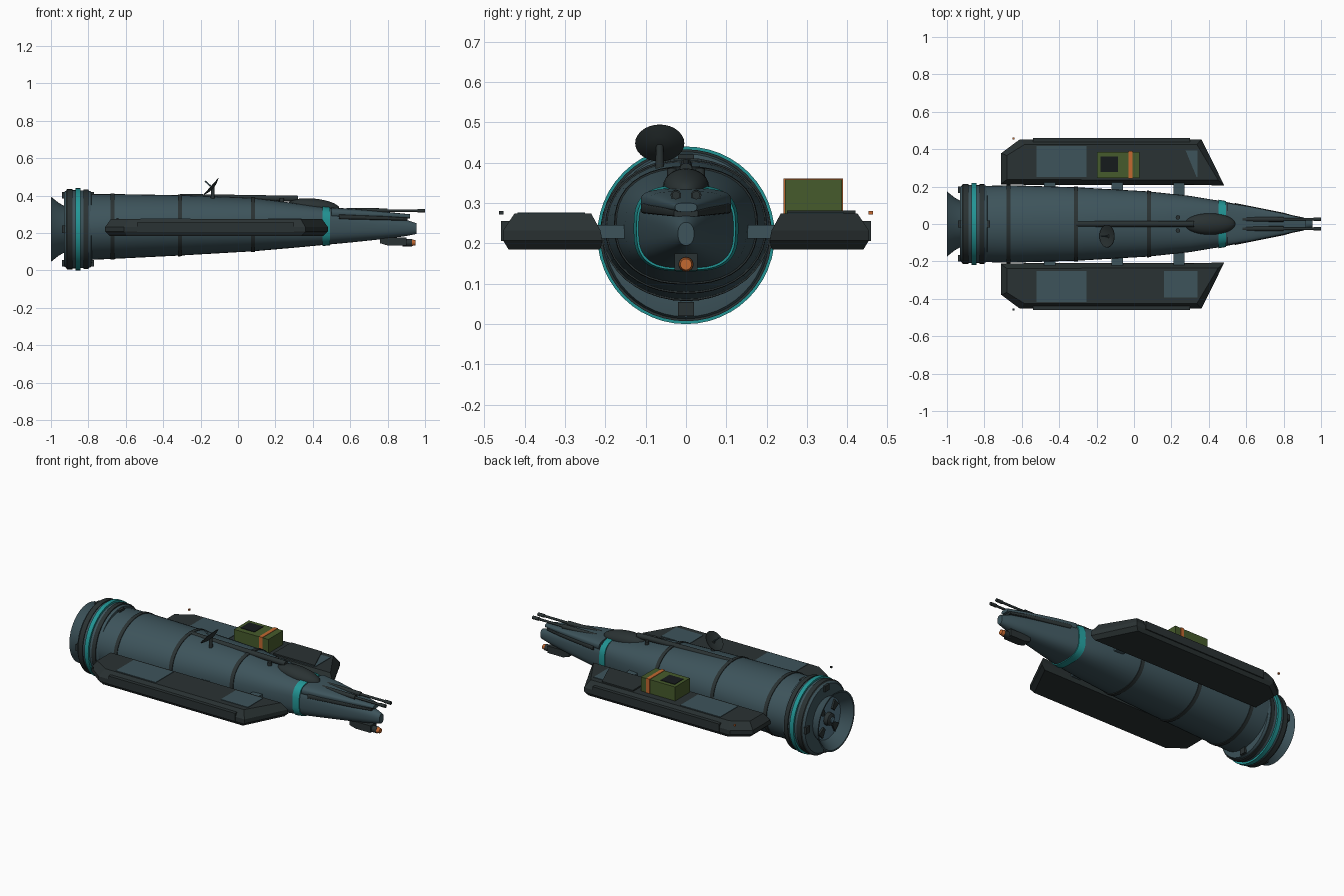
import bpy, bmesh, math
from mathutils import Vector

if "Cube" in bpy.data.objects:
    bpy.data.objects.remove(bpy.data.objects["Cube"])

def mat(name, r, g, b):
    m = bpy.data.materials.new(name)
    m.diffuse_color = (r, g, b, 1)
    m.use_nodes = True
    m.node_tree.nodes["Principled BSDF"].inputs["Base Color"].default_value = m.diffuse_color
    return m

SLATE = mat("slate hull", 0.047, 0.088, 0.105)
DARK = mat("dark metal", 0.023, 0.032, 0.033)
BLACK = mat("black", 0.008, 0.011, 0.012)
TEAL = mat("teal stripe", 0.016, 0.30, 0.30)
ORANGE = mat("orange", 0.55, 0.14, 0.03)
GREEN = mat("olive green", 0.062, 0.105, 0.025)
BLUE = mat("engine blue", 0.10, 0.20, 0.26)
CZ = 0.22  # engine axis height

def finish(name, bm, m, smooth=True):
    bmesh.ops.recalc_face_normals(bm, faces=bm.faces)
    me = bpy.data.meshes.new(name)
    bm.to_mesh(me)
    bm.free()
    me.materials.append(m)
    ob = bpy.data.objects.new(name, me)
    bpy.context.collection.objects.link(ob)
    if smooth:
        bpy.ops.object.select_all(action='DESELECT')
        ob.select_set(True)
        bpy.context.view_layer.objects.active = ob
        bpy.ops.object.shade_smooth_by_angle(angle=math.radians(35))
    return ob

def loft(name, rings, m, smooth=True, caps=True):
    bm = bmesh.new()
    vs = [[bm.verts.new(p) for p in r] for r in rings]
    n = len(vs[0])
    for a, b in zip(vs, vs[1:]):
        for i in range(n):
            j = (i + 1) % n
            bm.faces.new((a[i], a[j], b[j], b[i]))
    if caps:
        bm.faces.new(vs[0])
        bm.faces.new(vs[-1])
    return finish(name, bm, m, smooth)

def box(name, x0, x1, y0, y1, z0, z1, m):
    rings = [[(x, y0, z0), (x, y1, z0), (x, y1, z1), (x, y0, z1)] for x in (x0, x1)]
    return loft(name, rings, m, False)

def rod(name, a, b, r, m, r2=None, n=16):
    a, b = Vector(a), Vector(b)
    q = (b - a).to_track_quat('Z', 'Y')
    ring = lambda c, rr: [c + q @ Vector((rr * math.cos(2 * math.pi * i / n), rr * math.sin(2 * math.pi * i / n), 0)) for i in range(n)]
    return loft(name, [ring(a, r), ring(b, r if r2 is None else r2)], m)

def lathe(name, prof, m, n=48, origin=Vector((0, 0, CZ)), q=None, caps=True):
    rings = []
    for x, r in prof:
        ring = []
        for i in range(n):
            t = 2 * math.pi * i / n
            p = Vector((x, r * math.cos(t), r * math.sin(t)))
            ring.append(origin + (q @ p if q else p))
        rings.append(ring)
    return loft(name, rings, m, caps=caps)

# Hull sections: x, half width, bottom, top, roundness exponent
HULL = [(-0.82, .203, .055, .408, 2.0), (-0.66, .207, .062, .408, 2.0), (-0.3, .196, .080, .402, 2.1),
        (0.08, .174, .102, .387, 2.3), (0.3, .15, .121, .360, 2.6), (0.47, .122, .137, .337, 3.0),
        (0.6, .097, .149, .318, 2.8), (0.8, .057, .170, .288, 2.5), (0.9, .036, .184, .270, 2.3),
        (0.955, .020, .195, .252, 2.2)]

def section(s, grow=0.0, n=40):
    x, w, zb, zt, e = s
    w, c, h = w + grow, (zb + zt) / 2, (zt - zb) / 2 + grow
    pts = []
    for i in range(n):
        t = 2 * math.pi * i / n
        co, si = math.cos(t), math.sin(t)
        pts.append((x, math.copysign(abs(co) ** (2 / e), co) * w, c + math.copysign(abs(si) ** (2 / e), si) * h))
    return pts

def at(x):
    for a, b in zip(HULL, HULL[1:]):
        if a[0] <= x <= b[0]:
            f = (x - a[0]) / (b[0] - a[0])
            return tuple(u + (v - u) * f for u, v in zip(a, b))

def band(name, x0, x1, grow, m):
    loft(name, [section(at(x0)), section(at(x0), grow), section(at(x1), grow), section(at(x1))], m)

loft("hull", [section(s) for s in HULL], SLATE)
for i, x in enumerate((-0.67, -0.31, 0.08)):
    band(f"hull_rib_{i}", x - .011, x + .011, .004, DARK)
band("nose_stripe", .452, .492, .005, TEAL)

# Upper brow of the nose, overhanging a dark slot
loft("nose_brow", [section(s) for s in ((.5, .112, .275, .336, 3), (.62, .093, .276, .329, 3),
                                        (.8, .056, .278, .312, 3), (.92, .027, .278, .300, 3))], SLATE)
loft("nose_slot", [section(s) for s in ((.54, .112, .272, .302, 6), (.8, .060, .268, .290, 6),
                                        (.905, .030, .266, .282, 6))], DARK)

# Engine collar, stripe, nozzle and fan
lathe("engine_collar", [(-.78, .17), (-.785, .202), (-.80, .207), (-.915, .210), (-.93, .198), (-.93, .12)], SLATE)
lathe("collar_front_ring", [(-.80, .206), (-.80, .213), (-.825, .213), (-.825, .206)], DARK, caps=False)
lathe("collar_rear_ring", [(-.885, .206), (-.885, .214), (-.915, .214), (-.92, .205)], DARK, caps=False)
lathe("collar_stripe", [(-.842, .205), (-.842, .220), (-.868, .220), (-.868, .205)], TEAL, caps=False)
lathe("nozzle", [(-.925, .122), (-.96, .142), (-1, .174), (-1, .165), (-.955, .130), (-.94, .12)], SLATE, caps=False)
lathe("engine_disc", [(-.935, .126), (-.942, .124)], BLUE)
lathe("engine_hub", [(-.94, .038), (-.965, .035), (-.972, .022)], DARK, n=24)
lathe("engine_hub_cap", [(-.97, .018), (-.976, .015)], BLUE, n=20)
for k in range(4):
    a = math.pi / 4 + k * math.pi / 2
    ring = lambda x: [(x, r * math.cos(a + d), CZ + r * math.sin(a + d)) for r, d in
                      ((.06, -.2), (.112, -.24), (.112, .24), (.06, .2))]
    loft(f"engine_vane_{k}", [ring(-.94), ring(-.952)], DARK, False)
for k in range(4):
    a = k * math.pi / 2
    lug = []
    for x in (-.94, -.77):
        lug.append([(x, r * math.cos(a) - t * math.sin(a), CZ + r * math.sin(a) + t * math.cos(a))
                    for r, t in ((.165, -.02), (.2, -.02), (.2, .02), (.165, .02))])
    loft(f"collar_lug_{k}", lug, DARK, False)

# Side pods with struts, rails, panels and lamps
OUTLINE = [(-.71, .225), (-.71, .383), (-.61, .455), (.36, .455), (.48, .222)]

def pod_ring(s, z, dx, y0, y1):
    pts = []
    for x, y in OUTLINE:
        f = (y - .222) / .233
        pts.append((-.115 + (x + .115) * dx, s * (y0 + (y1 - y0) * f), z))
    return pts

for s, side in ((-1, "right"), (1, "left")):
    loft(f"{side}_pod", [pod_ring(s, .185, .96, .212, .440), pod_ring(s, .207, 1, .207, .453),
                         pod_ring(s, .232, 1, .212, .453), pod_ring(s, .274, .95, .235, .425)], DARK, False)
    box(f"{side}_pod_rail", -.54, .30, s * .435, s * .459, .206, .255, DARK)
    for i, x in enumerate((-.45, -.09, .24)):
        box(f"{side}_strut_{i}", x - .03, x + .03, s * .13, s * .235, .212, .246, SLATE)
    box(f"{side}_rear_panel", -.52, -.255, s * .25, s * .418, .270, .277, SLATE)
    box(f"{side}_front_panel", .16, .34, s * .25, s * .392, .270, .277, SLATE)
    box(f"{side}_lamp", -.65, -.64, s * .452, s * .463, .271, .28, ORANGE if s > 0 else DARK)

# Hatch cover over the left front panel
loft("left_hatch", [[(.06, .25, z), (.335, .25, z), (.265, .42, z), (.06, .42, z)] for z in (.27, .282)], DARK, False)

# Cargo crate with strap and lid
box("cargo_crate", -.198, .03, .245, .386, .272, .358, GREEN)
box("crate_strap", -.03, -.008, .242, .389, .272, .361, ORANGE)
box("crate_lid", -.178, -.085, .278, .362, .355, .361, BLACK)

# Dorsal spine and cockpit blister
rod("dorsal_spine", (-.31, 0, .393), (.32, 0, .383), .016, DARK)
box("spine_end", -.322, -.305, -.025, .025, .375, .402, DARK)
bm = bmesh.new()
bmesh.ops.create_uvsphere(bm, u_segments=28, v_segments=14, radius=1)
for v in bm.verts:
    v.co = Vector((.405 + v.co.x * .138, v.co.y * .057, .342 + v.co.z * .042 - v.co.x * .012))
finish("dorsal_blister", bm, DARK)
for s in (-1, 1):
    rod(f"blister_pin_{s}", (.235, s * .035, .35), (.235, s * .035, .385), .012, DARK)

# Twin nose guns
for s in (-1, 1):
    rod(f"gun_body_{s}", (.58, s * .025, .32), (.80, s * .025, .319), .013, DARK)
    rod(f"gun_barrel_{s}", (.79, s * .025, .319), (.97, s * .025, .319), .007, DARK)
    rod(f"gun_muzzle_{s}", (.96, s * .025, .319), (1, s * .025, .319), .010, DARK)

# Chin turret with orange lens
loft("chin_mount", [[(x, y, z) for y, z in ((-.028, zb), (.028, zb), (.028, .175), (-.028, .175))]
                    for x, zb in ((.76, .145), (.80, .133), (.90, .133))], DARK, False)
rod("chin_barrel", (.88, 0, .148), (.93, 0, .148), .019, DARK)
rod("chin_lens", (.928, 0, .148), (.948, 0, .148), .018, ORANGE, .014)

# Dish antenna tilted up and backwards
c = Vector((-.142, -.065, .447))
q = Vector((-.09, 0, .08)).to_track_quat('X', 'Z')
lathe("dish", [(-.012, .012), (-.009, .03), (.002, .061), (.004, .060), (-.004, .032), (-.007, .008)], DARK, n=28, origin=c, q=q)
rod("dish_mast", (-.135, -.065, .36), (-.135, -.065, .445), .012, DARK, .009)
rod("dish_feed", c, c + q @ Vector((.045, 0, 0)), .004, SLATE)
